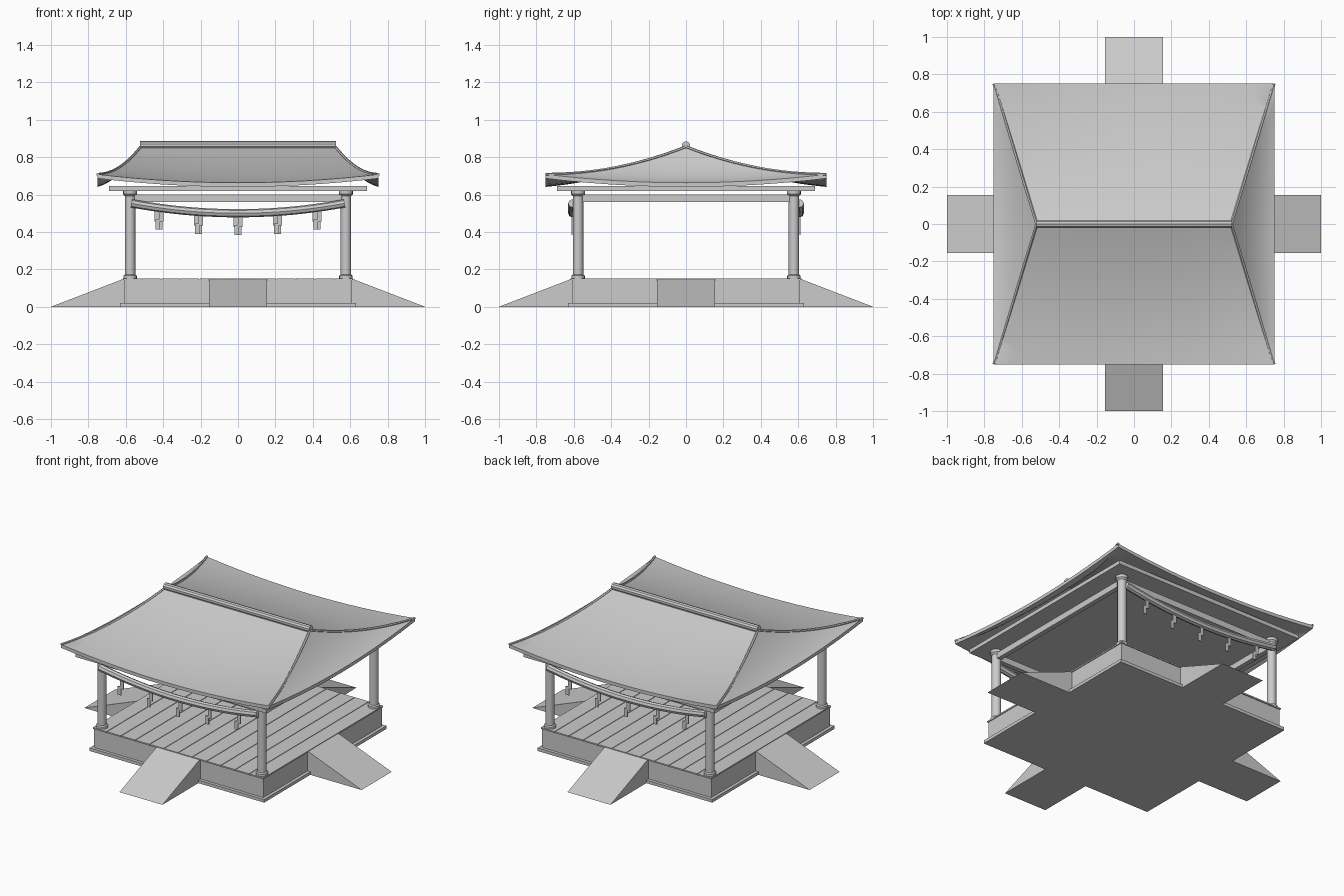
import bpy, bmesh, math
from mathutils import Matrix, Vector

cube = bpy.data.objects.get("Cube")
if cube:
    bpy.data.objects.remove(cube, do_unlink=True)

grey = bpy.data.materials.new("plain_grey")
grey.use_nodes = True
colour = (0.6, 0.6, 0.6, 1)
grey.diffuse_color = colour
grey.node_tree.nodes["Principled BSDF"].inputs["Base Color"].default_value = colour


def finish(name, bm, turn=0, smooth=False):
    """Turn a bmesh into a named object, rotated about z."""
    bmesh.ops.recalc_face_normals(bm, faces=bm.faces)
    bm.transform(Matrix.Rotation(turn, 4, 'Z'))
    mesh = bpy.data.meshes.new(name)
    bm.to_mesh(mesh)
    bm.free()
    mesh.materials.append(grey)
    ob = bpy.data.objects.new(name, mesh)
    bpy.context.collection.objects.link(ob)
    if smooth:
        bpy.ops.object.select_all(action='DESELECT')
        ob.select_set(True)
        bpy.context.view_layer.objects.active = ob
        bpy.ops.object.shade_smooth_by_angle(angle=math.radians(35))
    return ob


def box(name, x0, x1, y0, y1, z0, z1, turn=0):
    bm = bmesh.new()
    bmesh.ops.create_cube(bm, size=1)
    bm.transform(Matrix.Translation(((x0 + x1) / 2, (y0 + y1) / 2, (z0 + z1) / 2))
                 @ Matrix.Diagonal((x1 - x0, y1 - y0, z1 - z0, 1)))
    return finish(name, bm, turn)


def prism(name, points, offset, turn=0):
    """Extrude a closed outline by an offset."""
    bm = bmesh.new()
    face = bm.faces.new([bm.verts.new(p) for p in points])
    new = bmesh.ops.extrude_face_region(bm, geom=[face])["geom"]
    bmesh.ops.translate(bm, vec=offset, verts=[v for v in new if isinstance(v, bmesh.types.BMVert)])
    # the start face stays in place as the opposite cap
    if not face.is_valid:
        bmesh.ops.holes_fill(bm, edges=bm.edges)
    return finish(name, bm, turn)


def tube(name, path, radii, sides, turn=0, smooth=False):
    """Sweep a round section along a path."""
    bm = bmesh.new()
    rings = []
    for i, p in enumerate(path):
        along = (path[min(i + 1, len(path) - 1)] - path[max(i - 1, 0)]).normalized()
        u = along.cross(Vector((0, 1, 0))).normalized()
        v = along.cross(u)
        rings.append([bm.verts.new(p + radii[i] * (u * math.cos(a) + v * math.sin(a)))
                      for a in (2 * math.pi * k / sides for k in range(sides))])
    for a, b in zip(rings, rings[1:]):
        for k in range(sides):
            n = (k + 1) % sides
            bm.faces.new((a[k], a[n], b[n], b[k]))
    bm.faces.new(rings[0])
    bm.faces.new(rings[-1])
    return finish(name, bm, turn, smooth)


# Platform with plinth and floor boards running front to back
box("plinth", -.63, .63, -.63, .63, 0, .02)
box("platform", -.61, .61, -.61, .61, .02, .147)
BOARDS = 12
width = 1.234 / BOARDS
for i in range(BOARDS):
    x = -.617 + i * width
    box("floor_board", x + .002, x + width - .002, -.617, .617, .143, .152)

# Ramp on each side
for i in range(4):
    prism("ramp", [(-.155, -1, 0), (-.155, -.61, 0), (-.155, -.61, .15)], (.31, 0, 0),
          i * math.pi / 2)

# Columns with base collars and flared capitals
profile = [(.15, .036), (.166, .036), (.172, .028), (.592, .028), (.602, .037), (.62, .037)]
for x in (-.577, .577):
    for y in (-.577, .577):
        tube("column", [Vector((x, y, z)) for z, r in profile], [r for z, r in profile],
             16, smooth=True)

# Tie beams between the columns and the ceiling plate above
for i in range(4):
    box("tie_beam", -.577, .577, -.592, -.562, .56, .6, i * math.pi / 2)
box("ceiling_plate", -.69, .69, -.69, .69, .62, .645)

# Sagging ropes with hanging zigzag streamers, front and back
def rope_z(x):
    return .5 + .053 * (x / .57) ** 2

zigzag = [(.0, 0), (.024, 0), (.024, -.062), (.006, -.062), (.006, -.105),
          (-.018, -.105), (-.018, -.05), (.0, -.05)]
for turn in (0, math.pi):
    path = [Vector((x, -.608, rope_z(x))) for x in (-.57 + 1.14 * k / 20 for k in range(21))]
    tube("rope", path, [.022] * len(path), 8, turn, smooth=True)
    for k in range(-2, 3):
        x = k * .211
        prism("streamer", [(x + a, -.612, rope_z(x) - .012 + b) for a, b in zigzag],
              (0, .006, 0), turn)

# Hipped roof with concave slopes and upswept corners
RIDGE, EAVE, STEPS = .52, .75, 16

def hip(t):
    return Vector((RIDGE + (EAVE - RIDGE) * t, EAVE * t, .855 - .147 * (1 - (1 - t) ** 2)))

def roof_point(side, t, s):
    c = hip(t)
    z = c.z - .045 * t ** 1.5 * (1 - s * s)
    if side % 2 == 0:
        p = Vector((c.x * s, -c.y, z))
    else:
        p = Vector((c.x, c.y * s, z))
    return p if side < 2 else Vector((-p.x, -p.y, z))

bm = bmesh.new()
for side in range(4):
    grid = [[bm.verts.new(roof_point(side, i / STEPS, 2 * j / STEPS - 1))
             for j in range(STEPS + 1)] for i in range(STEPS + 1)]
    for a, b in zip(grid, grid[1:]):
        for j in range(STEPS):
            bm.faces.new((a[j], b[j], b[j + 1], a[j + 1]))
bmesh.ops.remove_doubles(bm, verts=bm.verts, dist=.0005)
# Thicken downward
top = bm.faces[:]
new = bmesh.ops.extrude_face_region(bm, geom=top, use_keep_orig=True)["geom"]
bmesh.ops.translate(bm, vec=(0, 0, -.022), verts=[v for v in new if isinstance(v, bmesh.types.BMVert)])
finish("roof", bm, smooth=True)

# Hip ribs and ridge cap
for sx in (-1, 1):
    for sy in (-1, 1):
        path = [Vector((p.x * sx, p.y * sy, p.z)) for p in (hip(k / 12) for k in range(13))]
        tube("hip_rib", path, [.008] * len(path), 6, smooth=True)
box("ridge_beam", -.512, .512, -.018, .018, .835, .872)
tube("ridge_cap", [Vector((-.525, 0, .863)), Vector((.525, 0, .863))], [.022] * 2, 10, smooth=True)
